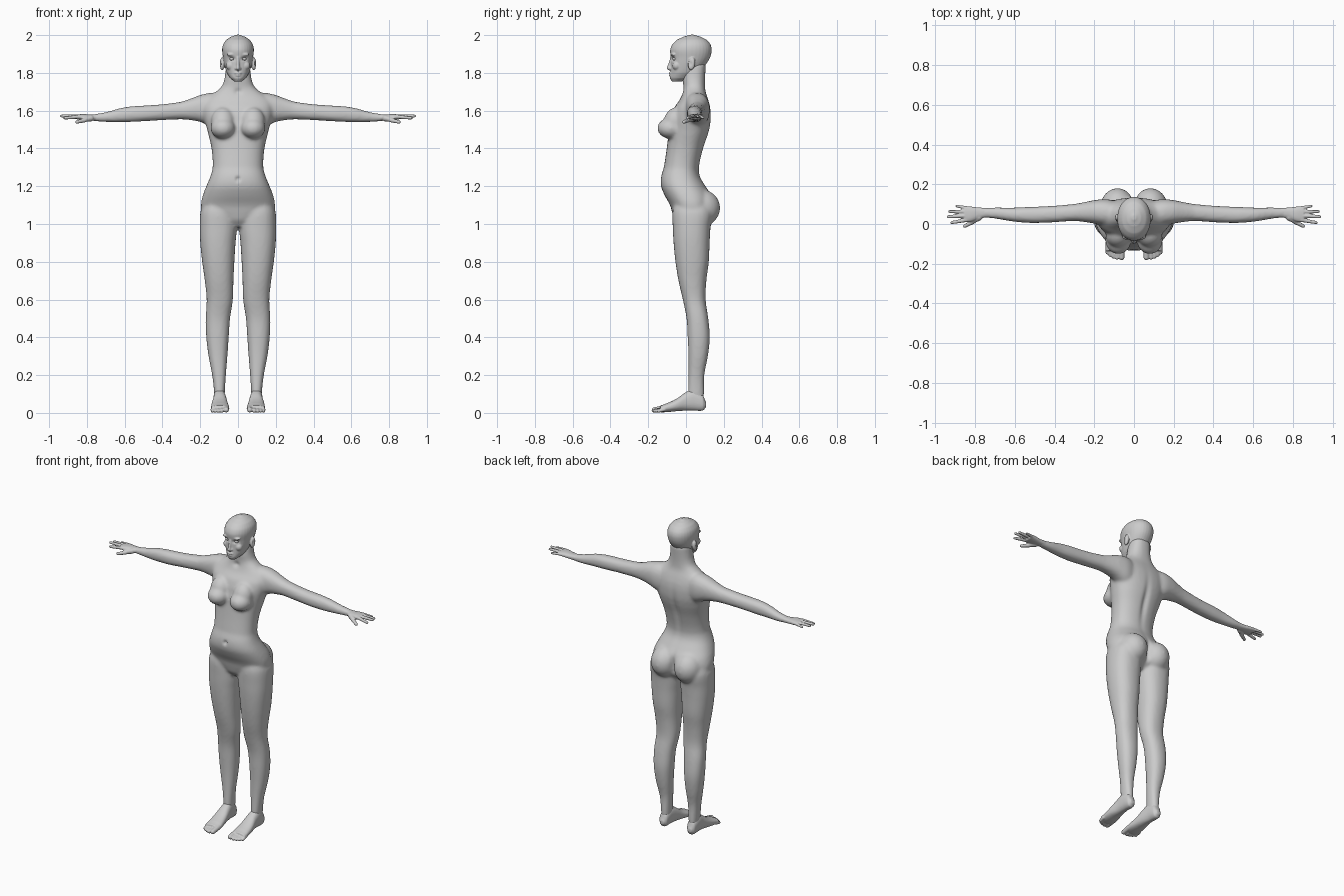
import bpy, bmesh, math
from mathutils import Vector, Matrix

skin = bpy.data.materials.new("plain grey")
skin.diffuse_color = (0.6, 0.6, 0.6, 1)


def smooth_rows(rows, sub=4):
    """Catmull-Rom interpolation between the given cross-sections."""
    out = []
    for i in range(len(rows) - 1):
        p0, p1 = rows[max(i - 1, 0)], rows[i]
        p2, p3 = rows[i + 1], rows[min(i + 2, len(rows) - 1)]
        for k in range(sub):
            t = k / sub
            r = [0.5 * (2 * b + (c - a) * t + (2 * a - 5 * b + 4 * c - d) * t * t
                        + (3 * b - a - 3 * c + d) * t ** 3)
                 for a, b, c, d in zip(p0, p1, p2, p3)]
            r[0] = p1[0] + (p2[0] - p1[0]) * t
            out.append(r)
    out.append(rows[-1])
    return out


def loft(bm, rows, axis, n=28, power=2.3):
    """Rows are (position on axis, a0, a1, b0, b1): limits of a rounded section."""
    rings = []
    for t, a0, a1, b0, b1 in smooth_rows(rows):
        ring = []
        for i in range(n):
            c, s = math.cos(2 * math.pi * i / n), math.sin(2 * math.pi * i / n)
            a = (a0 + a1) / 2 + (a1 - a0) / 2 * math.copysign(abs(c) ** (2 / power), c)
            b = (b0 + b1) / 2 + (b1 - b0) / 2 * math.copysign(abs(s) ** (2 / power), s)
            ring.append(bm.verts.new({'x': (t, a, b), 'y': (a, t, b), 'z': (a, b, t)}[axis]))
        rings.append(ring)
    faces = [bm.faces.new(rings[0]), bm.faces.new(rings[-1])]
    for r, q in zip(rings, rings[1:]):
        for i in range(n):
            j = (i + 1) % n
            faces.append(bm.faces.new((r[i], r[j], q[j], q[i])))
    bmesh.ops.recalc_face_normals(bm, faces=faces)


def ball(bm, centre, radii, tilt=0):
    m = (Matrix.Translation(centre) @ Matrix.Rotation(tilt, 4, 'X')
         @ Matrix.Diagonal((*radii, 1)))
    bmesh.ops.create_uvsphere(bm, u_segments=24, v_segments=16, radius=1, matrix=m)


def digit(bm, start, end, r0, r1):
    """Tapered rounded finger or toe."""
    a, b = Vector(start), Vector(end)
    d = b - a
    b = b - d.normalized() * r1
    m = Matrix.Translation((a + b) / 2) @ d.to_track_quat('Z', 'Y').to_matrix().to_4x4()
    bmesh.ops.create_cone(bm, cap_ends=True, segments=16, radius1=r0, radius2=r1,
                          depth=(b - a).length, matrix=m)
    ball(bm, a, (r0, r0, r0))
    ball(bm, b, (r1, r1, r1))


def mirror(bm):
    g = bmesh.ops.duplicate(bm, geom=bm.verts[:] + bm.edges[:] + bm.faces[:])["geom"]
    for v in g:
        if isinstance(v, bmesh.types.BMVert):
            v.co.x = -v.co.x
    bmesh.ops.reverse_faces(bm, faces=[f for f in g if isinstance(f, bmesh.types.BMFace)])


def finish(name, bm, voxel, iterations, dents=()):
    """Fuse the parts, soften the joints, then press in small hollows."""
    me = bpy.data.meshes.new(name)
    bm.to_mesh(me)
    bm.free()
    ob = bpy.data.objects.new(name, me)
    bpy.context.collection.objects.link(ob)
    rm = ob.modifiers.new("fuse", 'REMESH')
    rm.mode, rm.voxel_size = 'VOXEL', voxel
    sm = ob.modifiers.new("soften", 'SMOOTH')
    sm.factor, sm.iterations = 0.5, iterations
    dg = bpy.context.evaluated_depsgraph_get()
    new = bpy.data.meshes.new_from_object(ob.evaluated_get(dg))
    ob.modifiers.clear()
    ob.data = new
    for v in new.vertices:
        move = Vector()
        for c, r, push in dents:
            d = sum(((v.co[k] - c[k]) / r[k]) ** 2 for k in range(3))
            if d < 9:
                move += Vector(push) * math.exp(-d)
        v.co += move
    new.materials.clear()
    new.materials.append(skin)
    for p in new.polygons:
        p.use_smooth = True
        p.material_index = 0


# Body: legs, arms, breasts and buttocks on one side, mirrored
bm = bmesh.new()
loft(bm, [(0.05, .072, .124, .015, .092), (0.1, .07, .126, .01, .096),
          (0.2, .064, .137, .013, .097), (0.3, .056, .156, .013, .116),
          (0.4, .049, .168, .009, .126), (0.5, .042, .171, .003, .118),
          (0.6, .027, .166, -.017, .104), (0.7, .024, .176, -.04, .108),
          (0.8, .019, .190, -.056, .121), (0.9, .013, .2, -.066, .125),
          (0.98, .006, .203, -.07, .130), (1.06, .012, .2, -.072, .14),
          (1.12, .04, .18, -.06, .12)], 'z')
loft(bm, [(.06, -.01, .11, 1.50, 1.69), (.14, -.01, .125, 1.515, 1.695),
          (.2, .002, .12, 1.54, 1.683), (.25, .01, .11, 1.55, 1.664),
          (.3, .015, .101, 1.554, 1.647), (.4, .009, .092, 1.55, 1.634),
          (.5, .005, .087, 1.544, 1.627), (.55, .007, .085, 1.541, 1.624),
          (.62, .014, .082, 1.539, 1.614), (.7, .027, .083, 1.540, 1.592),
          (.77, .032, .081, 1.545, 1.581)], 'x')
ball(bm, (.079, -.078, 1.507), (.066, .074, .056))
ball(bm, (.08, -.06, 1.545), (.062, .058, .075), -0.35)
ball(bm, (.083, .08, 1.085), (.088, .101, .098))
mirror(bm)
# Torso and neck
loft(bm, [(.985, -.06, .06, -.035, .08), (1.02, -.12, .12, -.06, .12),
          (1.06, -.185, .185, -.073, .135), (1.1, -.196, .196, -.085, .14),
          (1.15, -.187, .187, -.112, .135), (1.2, -.168, .168, -.132, .104),
          (1.25, -.147, .147, -.132, .075), (1.3, -.134, .134, -.117, .07),
          (1.4, -.14, .14, -.102, .092), (1.5, -.163, .163, -.09, .124),
          (1.57, -.182, .182, -.078, .132), (1.62, -.187, .187, -.06, .128),
          (1.66, -.173, .173, -.032, .117), (1.7, -.118, .118, -.017, .104),
          (1.73, -.085, .085, -.014, .101), (1.77, -.071, .071, -.018, .101),
          (1.85, -.062, .062, -.01, .105)], 'z', 40)
finish("body", bm, .009, 6, [
    ((0, -.13, 1.238), (.009, .03, .011), (0, .018, 0)),      # navel
    ((0, .11, 1.42), (.018, .06, .13), (0, -.012, 0)),        # spine
    ((0, .15, 1.08), (.014, .06, .07), (0, -.02, 0)),         # cleft
    ((0, -.02, 1.7), (.018, .03, .015), (0, .01, 0)),         # throat hollow
])

# Head: ears, brows and cheeks on one side, mirrored
bm = bmesh.new()
ball(bm, (.084, .03, 1.848), (.013, .019, .034), -0.15)
ball(bm, (.034, -.064, 1.897), (.026, .016, .009))
ball(bm, (.04, -.05, 1.838), (.024, .022, .024))
ball(bm, (.009, -.08, 1.823), (.009, .01, .007))
mirror(bm)
# Skull, jaw, nose and lips
loft(bm, [(1.755, -.022, .022, -.076, -.02), (1.772, -.041, .041, -.085, .03),
          (1.8, -.059, .059, -.082, .07), (1.84, -.071, .071, -.08, .102),
          (1.88, -.079, .079, -.08, .127), (1.92, -.084, .084, -.084, .136),
          (1.95, -.079, .079, -.073, .13), (1.975, -.062, .062, -.048, .11),
          (1.992, -.036, .036, -.012, .076), (2.002, -.01, .01, .02, .045)],
     'z', 32, 2.1)
loft(bm, [(1.812, -.008, .008, -.088, -.06), (1.822, -.011, .011, -.103, -.06),
          (1.84, -.009, .009, -.096, -.06), (1.885, -.008, .008, -.083, -.06)], 'z', 16)
ball(bm, (0, -.08, 1.798), (.02, .012, .006))
ball(bm, (0, -.079, 1.787), (.017, .012, .006))
finish("head", bm, .004, 3, [
    (((s * .032), -.075, 1.874), (.015, .03, .009), (0, .012, 0)) for s in (1, -1)] + [
    ((s * .102, .022, 1.85), (.012, .01, .018), (-s * .008, 0, 0)) for s in (1, -1)])

# Eyes
bm = bmesh.new()
ball(bm, (.032, -.059, 1.874), (.013, .013, .009))
mirror(bm)
finish("eyes", bm, .003, 1)

# Hands: palm, four fingers and thumb
bm = bmesh.new()
loft(bm, [(.735, .035, .081, 1.546, 1.582), (.78, .026, .083, 1.547, 1.58),
          (.82, .012, .088, 1.55, 1.582), (.855, .009, .091, 1.554, 1.58)], 'x')
for start, end, r in [((.845, .02, 1.568), (.925, .006, 1.560), .0105),
                      ((.85, .041, 1.57), (.943, .036, 1.572), .0105),
                      ((.85, .062, 1.569), (.936, .063, 1.570), .0102),
                      ((.845, .081, 1.567), (.9, .092, 1.562), .0092)]:
    digit(bm, start, end, r, r * .75)
digit(bm, (.78, .034, 1.56), (.82, .008, 1.55), .017, .012)
digit(bm, (.81, .012, 1.55), (.86, -.015, 1.538), .012, .009)
mirror(bm)
finish("hands", bm, .004, 2)

# Feet: sole, instep and toes
bm = bmesh.new()
loft(bm, [(.107, .085, .112, .03, .055), (.09, .071, .126, .012, .095),
          (.04, .066, .13, .012, .125), (0, .06, .132, .012, .11),
          (-.05, .053, .14, .009, .075), (-.1, .046, .143, .004, .052),
          (-.135, .048, .143, .003, .04)], 'y')
for x, tip, r in [(.062, -.182, .0165), (.086, -.18, .0125), (.104, -.174, .0115),
                  (.12, -.165, .011), (.135, -.153, .0105)]:
    digit(bm, (x, -.115, r + .008), (x, tip, r - .003), r, r * .85)
mirror(bm)
finish("feet", bm, .004, 2)
